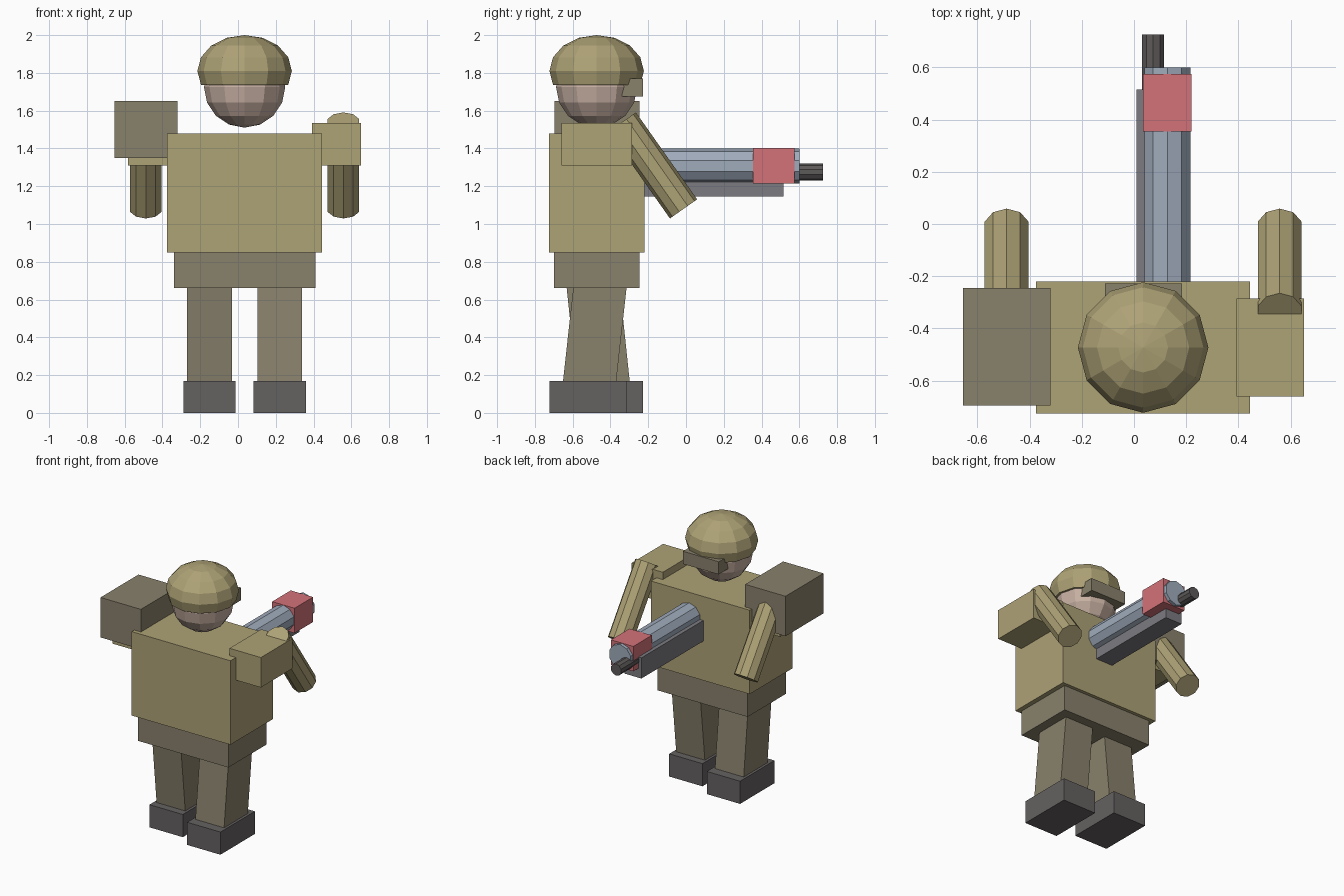
import bpy, bmesh, math
from mathutils import Vector, Matrix

if "Cube" in bpy.data.objects:
    bpy.data.objects.remove(bpy.data.objects["Cube"])

CX = 0.035  # mirror plane of the figure


def material(name, rgb):
    m = bpy.data.materials.new(name)
    m.diffuse_color = (*rgb, 1)
    m.use_nodes = True
    m.node_tree.nodes["Principled BSDF"].inputs["Base Color"].default_value = m.diffuse_color
    return m


KHAKI = material("khaki", (0.42, 0.36, 0.18))
OLIVE = material("olive_grey", (0.25, 0.22, 0.15))
SKIN = material("skin", (0.58, 0.44, 0.37))
BOOT = material("boot_grey", (0.13, 0.12, 0.12))
STEEL = material("blue_steel", (0.35, 0.41, 0.50))
GUNGREY = material("gun_grey", (0.20, 0.20, 0.22))
DARK = material("dark_metal", (0.11, 0.10, 0.10))
RED = material("red", (0.65, 0.17, 0.19))


def finish(name, bm, mat):
    bmesh.ops.recalc_face_normals(bm, faces=bm.faces)
    me = bpy.data.meshes.new(name)
    bm.to_mesh(me)
    bm.free()
    me.materials.append(mat)
    ob = bpy.data.objects.new(name, me)
    bpy.context.collection.objects.link(ob)
    return ob


def box(name, x, y, z, mat, tilt=0.0):
    """Box from (min, max) ranges, optionally tilted about x."""
    bm = bmesh.new()
    size = [r[1] - r[0] for r in (x, y, z)]
    mid = [(r[0] + r[1]) / 2 for r in (x, y, z)]
    bmesh.ops.create_cube(bm, size=1, matrix=Matrix.Translation(mid)
                          @ Matrix.Rotation(tilt, 4, 'X') @ Matrix.Diagonal((*size, 1)))
    return finish(name, bm, mat)


def tube(name, a, b, r, mat, sides=10):
    """Solid low-poly cylinder between two points."""
    a, b = Vector(a), Vector(b)
    d = b - a
    # both directions lie in the yz plane, so one turn about x aligns the axis
    rot = Matrix.Rotation(math.atan2(-d.y, d.z), 4, 'X')
    bm = bmesh.new()
    bmesh.ops.create_cone(bm, cap_ends=True, segments=sides, radius1=r, radius2=r,
                          depth=d.length, matrix=Matrix.Translation((a + b) / 2) @ rot)
    return finish(name, bm, mat)


def ball(name, centre, r, rz, mat, cut=None):
    """Faceted sphere, optionally cut flat below height cut."""
    bm = bmesh.new()
    bmesh.ops.create_uvsphere(bm, u_segments=12, v_segments=8, radius=1,
                              matrix=Matrix.Translation(centre) @ Matrix.Diagonal((r, r, rz, 1)))
    if cut is not None:
        geom = bm.verts[:] + bm.edges[:] + bm.faces[:]
        res = bmesh.ops.bisect_plane(bm, geom=geom, plane_co=(0, 0, cut),
                                     plane_no=(0, 0, 1), clear_inner=True)
        edges = [e for e in res["geom_cut"] if isinstance(e, bmesh.types.BMEdge)]
        bmesh.ops.edgeloop_fill(bm, edges=edges)
    return finish(name, bm, mat)


# body
box("torso", (-0.375, 0.445), (-0.725, -0.22), (0.85, 1.48), KHAKI)
box("pelvis", (-0.34, 0.41), (-0.70, -0.245), (0.66, 0.86), OLIVE)

# legs and boots in a slight stride
for side, s, leg_y, tilt, boot_y in (("right", 1, -0.483, -0.11, -0.5175),
                                     ("left", -1, -0.465, 0.105, -0.4325)):
    x = CX + s * 0.186
    box(side + "_leg", (x - 0.119, x + 0.119), (leg_y - 0.14, leg_y + 0.14),
        (0.13, 0.70), OLIVE, tilt)
    box(side + "_boot", (x - 0.138, x + 0.138), (boot_y - 0.204, boot_y + 0.204),
        (0, 0.17), BOOT)

# shoulders and forward-hanging arms
for side, s in (("right", 1), ("left", -1)):
    x = CX + s * 0.487
    box(side + "_shoulder", (x - 0.13, x + 0.13), (-0.66, -0.285), (1.31, 1.535), KHAKI)
    x = CX + s * 0.523
    tube(side + "_arm", (x, -0.337, 1.54), (x, -0.013, 1.08), 0.088, KHAKI)
box("shoulder_pack", (-0.655, -0.32), (-0.695, -0.245), (1.35, 1.65), OLIVE)

# head, helmet and visor
ball("head", (CX, -0.473, 1.725), 0.215, 0.215, SKIN)
ball("helmet", (CX, -0.473, 1.81), 0.25, 0.19, KHAKI, cut=1.735)
box("visor", (-0.112, 0.184), (-0.34, -0.228), (1.675, 1.77), OLIVE)

# heavy gun
tube("gun_barrel", (0.128, -0.24, 1.308), (0.128, 0.60, 1.308), 0.093, STEEL)
box("gun_body", (0.01, 0.15), (-0.225, 0.515), (1.145, 1.30), GUNGREY)
box("gun_band", (0.035, 0.221), (0.355, 0.575), (1.215, 1.402), RED)
tube("gun_muzzle", (0.073, 0.45, 1.275), (0.073, 0.725, 1.275), 0.044, DARK)
